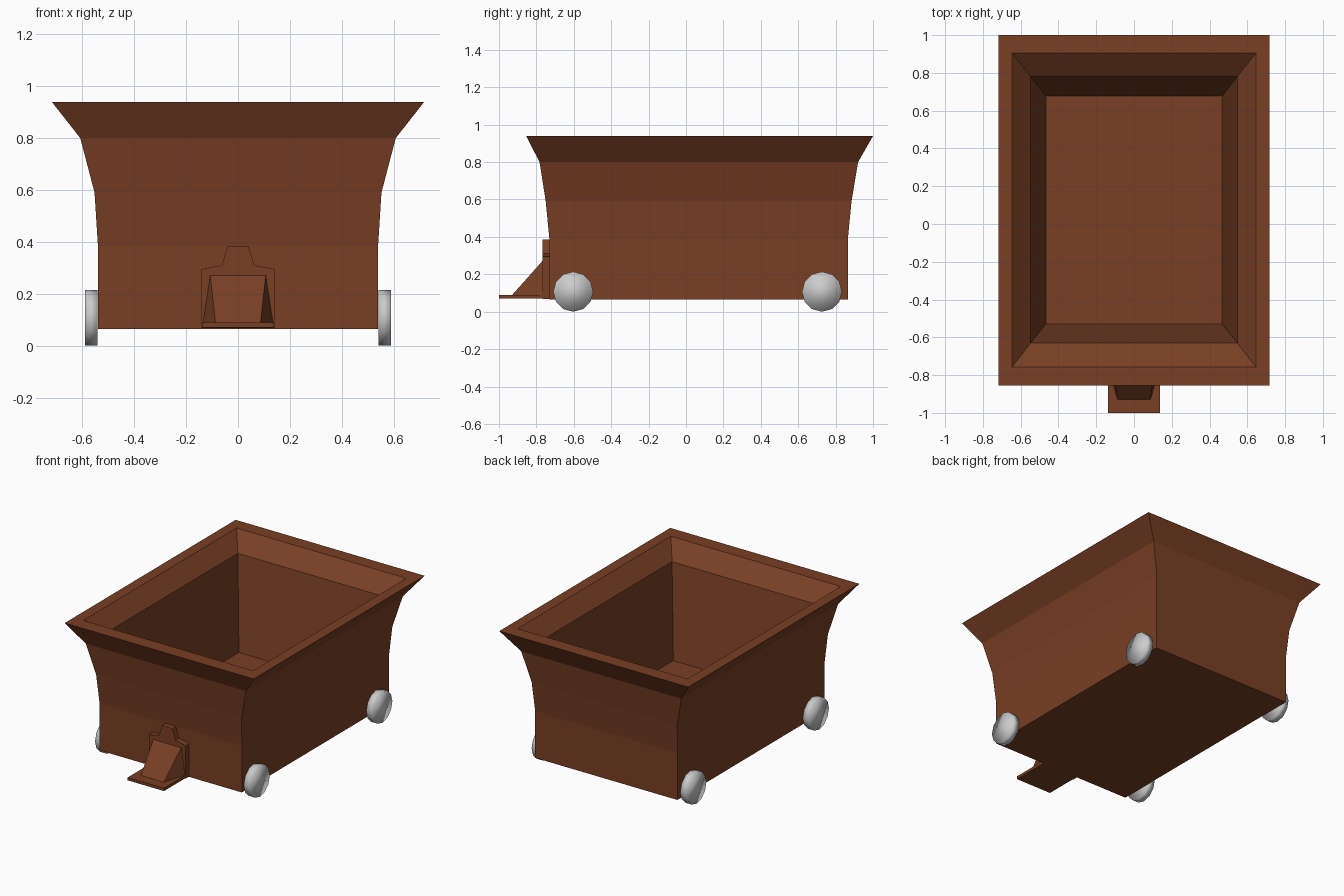
import bpy, bmesh, math
from mathutils import Matrix

cube = bpy.data.objects.get("Cube")
if cube:
    bpy.data.objects.remove(cube, do_unlink=True)


def material(name, color):
    m = bpy.data.materials.new(name)
    m.use_nodes = True
    m.diffuse_color = color
    bsdf = m.node_tree.nodes["Principled BSDF"]
    bsdf.inputs["Base Color"].default_value = color
    return m


BROWN = material("rust brown", (0.19, 0.05, 0.018, 1))
GREY = material("wheel grey", (0.6, 0.6, 0.6, 1))


def finish(bm, name, mat):
    bmesh.ops.recalc_face_normals(bm, faces=bm.faces)
    mesh = bpy.data.meshes.new(name)
    bm.to_mesh(mesh)
    bm.free()
    mesh.materials.append(mat)
    obj = bpy.data.objects.new(name, mesh)
    bpy.context.collection.objects.link(obj)
    return obj


def loft(name, rings, mat):
    """Join matching loops of points and cap both ends."""
    bm = bmesh.new()
    loops = [[bm.verts.new(p) for p in ring] for ring in rings]
    n = len(loops[0])
    for a, b in zip(loops, loops[1:]):
        for i in range(n):
            j = (i + 1) % n
            bm.faces.new((a[i], a[j], b[j], b[i]))
    bm.faces.new(loops[0])
    bm.faces.new(loops[-1])
    return finish(bm, name, mat)


def rect(hx, y0, y1, z):
    return [(-hx, y0, z), (hx, y0, z), (hx, y1, z), (-hx, y1, z)]


# Flared tub: up the outside, over the rim, down the inside to the floor
tub_levels = [
    (0.54, -0.73, 0.865, 0.065),
    (0.54, -0.73, 0.865, 0.385),
    (0.553, -0.75, 0.885, 0.59),
    (0.608, -0.783, 0.92, 0.80),
    (0.718, -0.855, 1.0, 0.94),
    (0.645, -0.757, 0.905, 0.94),
    (0.547, -0.63, 0.78, 0.84),
    (0.467, -0.53, 0.677, 0.22),
]
loft("tub", [rect(*level) for level in tub_levels], BROWN)

# Stepped coupling plate on the front wall
half = [(0.14, 0.068), (0.14, 0.295), (0.062, 0.31), (0.04, 0.385)]
outline = half + [(-x, z) for x, z in reversed(half)]
loft("coupling_plate",
     [[(x, y, z) for x, z in outline] for y in (-0.768, -0.725)], BROWN)

# Coupling shelf
loft("coupling_shelf", [rect(0.138, -1.0, -0.725, z) for z in (0.07, 0.09)], BROWN)

# Sloping wedge between plate and shelf
bm = bmesh.new()
wedge = [(0.107, -0.767, 0.272), (0.087, -0.93, 0.089), (0.135, -0.767, 0.089)]
right = [bm.verts.new(p) for p in wedge]
left = [bm.verts.new((-x, y, z)) for x, y, z in wedge]
bm.faces.new(right)
bm.faces.new(left)
for i in range(3):
    j = (i + 1) % 3
    bm.faces.new((right[i], right[j], left[j], left[i]))
finish(bm, "coupling_wedge", BROWN)

# Four wheels with soft shading
for side, sx in (("left", 1), ("right", -1)):
    for end, y in (("front", -0.603), ("rear", 0.727)):
        bm = bmesh.new()
        bmesh.ops.create_cone(bm, cap_ends=True, segments=12, radius1=0.107,
                              radius2=0.107, depth=0.048)
        bmesh.ops.transform(bm, verts=bm.verts, matrix=(
            Matrix.Translation((sx * 0.565, y, 0.107))
            @ Matrix.Rotation(math.pi / 2, 4, "Y")))
        for f in bm.faces:
            f.smooth = True
        finish(bm, f"{end}_{side}_wheel", GREY)
